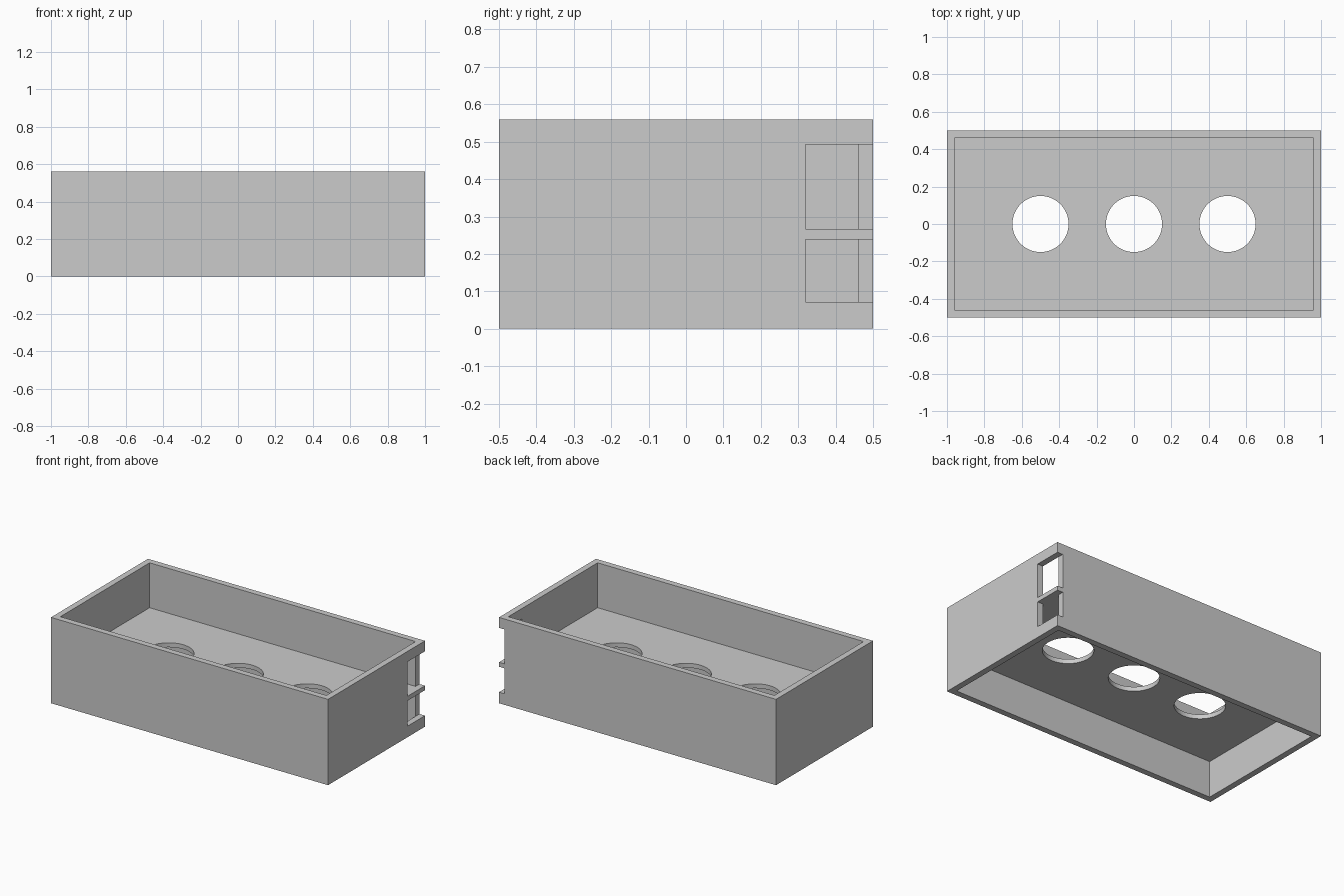
import bpy

old = bpy.data.objects.get("Cube")
if old:
    bpy.data.objects.remove(old, do_unlink=True)

# Main sizes
HALF_X, HALF_Y, HEIGHT, WALL = 1.0, 0.5, 0.56, 0.04
SHELF_LOW, SHELF_TOP = 0.238, 0.267
IN_X, IN_Y = HALF_X - WALL, HALF_Y - WALL
OVER = 0.1

grey = bpy.data.materials.new("plain grey")
grey.use_nodes = True
colour = (0.6, 0.6, 0.6, 1)
grey.diffuse_color = colour
grey.node_tree.nodes["Principled BSDF"].inputs["Base Color"].default_value = colour


def box(name, low, high):
    """Box between two opposite corners."""
    centre = [(a + b) / 2 for a, b in zip(low, high)]
    bpy.ops.mesh.primitive_cube_add(size=1, location=centre)
    ob = bpy.context.object
    ob.name = name
    ob.scale = [b - a for a, b in zip(low, high)]
    bpy.ops.object.transform_apply(location=True, rotation=False, scale=True)
    return ob


def cut(target, cutter):
    """Subtract the cutter from the target, then discard it."""
    cutter.hide_render = True
    mod = target.modifiers.new("cut", "BOOLEAN")
    mod.operation = "DIFFERENCE"
    mod.solver = "EXACT"
    mod.object = cutter
    bpy.context.view_layer.objects.active = target
    bpy.ops.object.modifier_apply(modifier=mod.name)
    bpy.data.objects.remove(cutter, do_unlink=True)


# Solid block for the case
case = box("case", (-HALF_X, -HALF_Y, 0), (HALF_X, HALF_Y, HEIGHT))
case.data.materials.append(grey)

# Cavities above and below the middle shelf
for name, z0, z1 in (("upper_cavity", SHELF_TOP, HEIGHT + OVER),
                     ("lower_cavity", -OVER, SHELF_LOW)):
    cut(case, box(name, (-IN_X, -IN_Y, z0), (IN_X, IN_Y, z1)))

# Windows through the side wall at the back corner
for name, z0, z1 in (("upper_window", SHELF_TOP, 0.492),
                     ("lower_window", 0.072, SHELF_LOW)):
    cut(case, box(name, (IN_X, 0.32, z0), (HALF_X + OVER, HALF_Y + OVER, z1)))

# Round holes through the shelf
for x in (-0.5, 0, 0.5):
    bpy.ops.mesh.primitive_cylinder_add(
        vertices=64, radius=0.15, depth=0.2,
        location=(x, 0, (SHELF_LOW + SHELF_TOP) / 2))
    cut(case, bpy.context.object)

# Flat walls, smooth hole rims
bpy.ops.object.select_all(action="DESELECT")
case.select_set(True)
bpy.context.view_layer.objects.active = case
bpy.ops.object.shade_smooth_by_angle()
